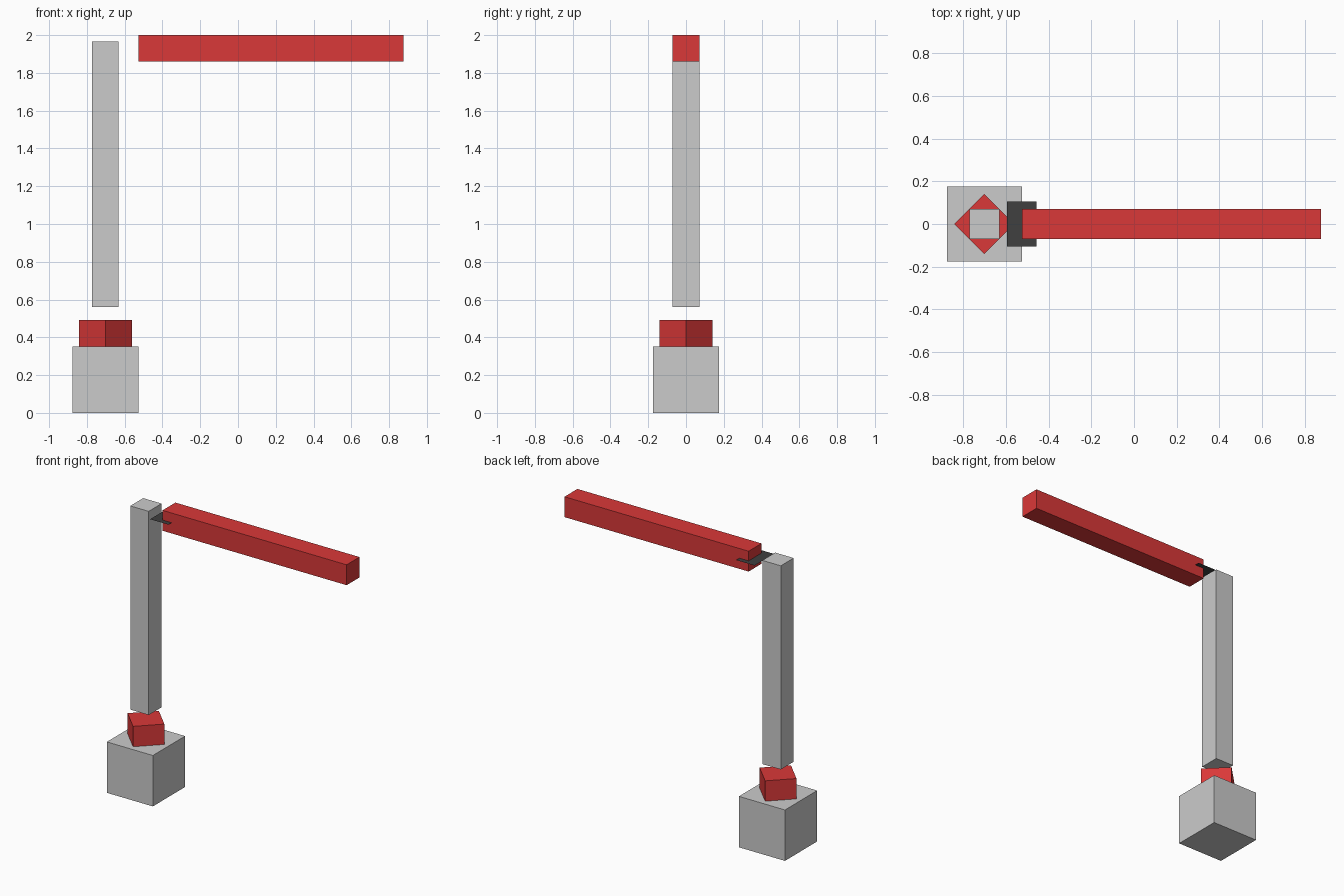
import bpy
import math

if "Cube" in bpy.data.objects:
    bpy.data.objects.remove(bpy.data.objects["Cube"])

U = 2 / 28.5          # modelling unit: every part is a multiple of it
X0 = -10 * U          # axis of the upright


def material(name, rgb):
    m = bpy.data.materials.new(name)
    m.diffuse_color = (*rgb, 1)
    m.use_nodes = True
    m.node_tree.nodes["Principled BSDF"].inputs["Base Color"].default_value = m.diffuse_color
    return m


red = material("red_paint", (0.7, 0.04, 0.04))
black = material("black", (0.05, 0.05, 0.05))


def finish(name, mat):
    ob = bpy.context.object
    ob.name = name
    if mat:
        ob.data.materials.append(mat)
    return ob


def box(name, size, loc, mat=None):
    bpy.ops.mesh.primitive_cube_add(size=1, location=loc)
    bpy.context.object.scale = [s * U for s in size]
    return finish(name, mat)


# Base block, upright column and horizontal arm
box("base", (5, 5, 5), (X0, 0, 2.5 * U))
box("column", (2, 2, 20), (X0, 0, 18 * U))
box("arm", (20, 2, 2), (2.5 * U, 0, 27.5 * U), red)

# Four-sided swivel, corners pointing along the axes
bpy.ops.mesh.primitive_cylinder_add(vertices=4, radius=2 * U, depth=2 * U,
                                    location=(X0, 0, 6 * U))
finish("swivel", red)

# Thin flat hinge plate between column and arm
bpy.ops.mesh.primitive_plane_add(size=1, location=(-7.5 * U, 0, 27.55 * U))
bpy.context.object.scale = (2 * U, 3 * U, 1)
finish("hinge_plate", black)
